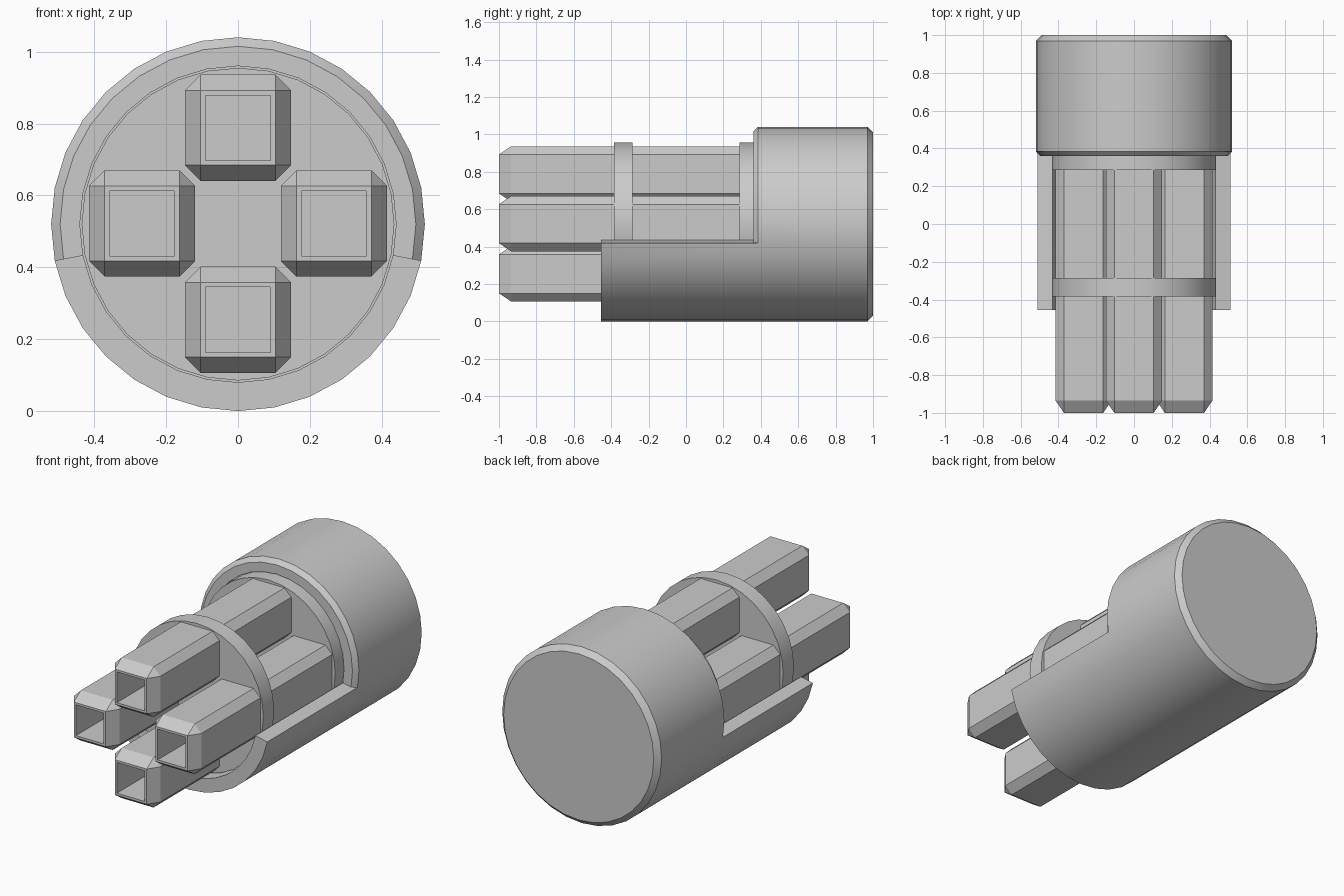
import bpy, bmesh, math
from mathutils import Matrix, Vector

if "Cube" in bpy.data.objects:
    bpy.data.objects.remove(bpy.data.objects["Cube"])

CZ = 0.52           # axis height
SEG = 32            # sides of the round parts
STEP = 2 * math.pi / SEG


def finish(bm, name, smooth=True):
    bmesh.ops.remove_doubles(bm, verts=bm.verts, dist=0.0005)
    bmesh.ops.recalc_face_normals(bm, faces=bm.faces)
    mesh = bpy.data.meshes.new(name)
    bm.to_mesh(mesh)
    bm.free()
    obj = bpy.data.objects.new(name, mesh)
    bpy.context.collection.objects.link(obj)
    if smooth:
        bpy.ops.object.select_all(action='DESELECT')
        obj.select_set(True)
        bpy.context.view_layer.objects.active = obj
        bpy.ops.object.shade_smooth_by_angle(angle=math.radians(30))
    return obj


def point(r, y, i):
    return Vector((r * math.cos(i * STEP), y, CZ + r * math.sin(i * STEP)))


def sweep(bm, profile, start, end):
    """Turn a (radius, y) profile about the y axis between two steps."""
    for i in range(start, end):
        for (r0, y0), (r1, y1) in zip(profile, profile[1:]):
            pts = [point(r0, y0, i), point(r1, y1, i)]
            if r1 > 0:
                pts.append(point(r1, y1, i + 1))
            if r0 > 0:
                pts.append(point(r0, y0, i + 1))
            bm.faces.new([bm.verts.new(p) for p in pts])


# Casing: full round collar at the back, open trough below the prongs
bm = bmesh.new()
back = [(0, 1), (0.49, 1), (0.52, 0.97), (0.52, 0.385)]
inner = [(0.44, 0.40), (0, 0.40)]
sweep(bm, back + [(0.495, 0.36), (0.44, 0.36)] + inner, -1, 17)
sweep(bm, back + [(0.52, -0.455), (0.44, -0.455), (0.44, 0.36)] + inner, 17, 31)
for i in (-1, 17):
    rail = [(0.52, 0.385), (0.52, -0.455), (0.44, -0.455), (0.44, 0.36), (0.495, 0.36)]
    bm.faces.new([bm.verts.new(point(r, y, i)) for r, y in rail])
bmesh.ops.remove_doubles(bm, verts=bm.verts, dist=0.0005)
bmesh.ops.dissolve_limit(bm, angle_limit=0.002, verts=bm.verts, edges=bm.edges)
finish(bm, "casing")

# Round spacer discs that hold the prongs
for name, y in (("front_disc", -0.335), ("rear_disc", 0.335)):
    bm = bmesh.new()
    bmesh.ops.create_cone(bm, cap_ends=True, segments=SEG, radius1=0.435, radius2=0.435,
                          depth=0.1,
                          matrix=Matrix.Translation((0, y, CZ)) @ Matrix.Rotation(math.pi / 2, 4, 'X')
                          @ Matrix.Rotation(math.pi / 2, 4, 'Z'))
    finish(bm, name)


# Hollow square prongs with chamfered edges and tips
def prong(name, x, z):
    bm = bmesh.new()
    bmesh.ops.create_cube(bm, size=0.296)
    bmesh.ops.bevel(bm, geom=bm.edges[:], offset=0.044, segments=1, affect='EDGES')
    for v in bm.verts:
        if v.co.y > 0:
            v.co.y = 0.38
        else:
            v.co.y = -1.0 if v.co.y < -0.147 else -0.935
        v.co.x += x
        v.co.z += z
    bm.normal_update()
    tip = min(bm.faces, key=lambda f: f.calc_center_median().y)
    bmesh.ops.inset_region(bm, faces=[tip], thickness=0.019)
    hole = bmesh.ops.extrude_face_region(bm, geom=[tip])['geom']
    bmesh.ops.delete(bm, geom=[tip], context='FACES_ONLY') if tip.is_valid else None
    bmesh.ops.translate(bm, vec=(0, 0.6, 0),
                        verts=[g for g in hole if isinstance(g, bmesh.types.BMVert)])
    finish(bm, name, smooth=False)


prong("top_prong", 0, CZ + 0.268)
prong("bottom_prong", 0, CZ - 0.266)
prong("left_prong", -0.267, CZ + 0.002)
prong("right_prong", 0.267, CZ + 0.002)
